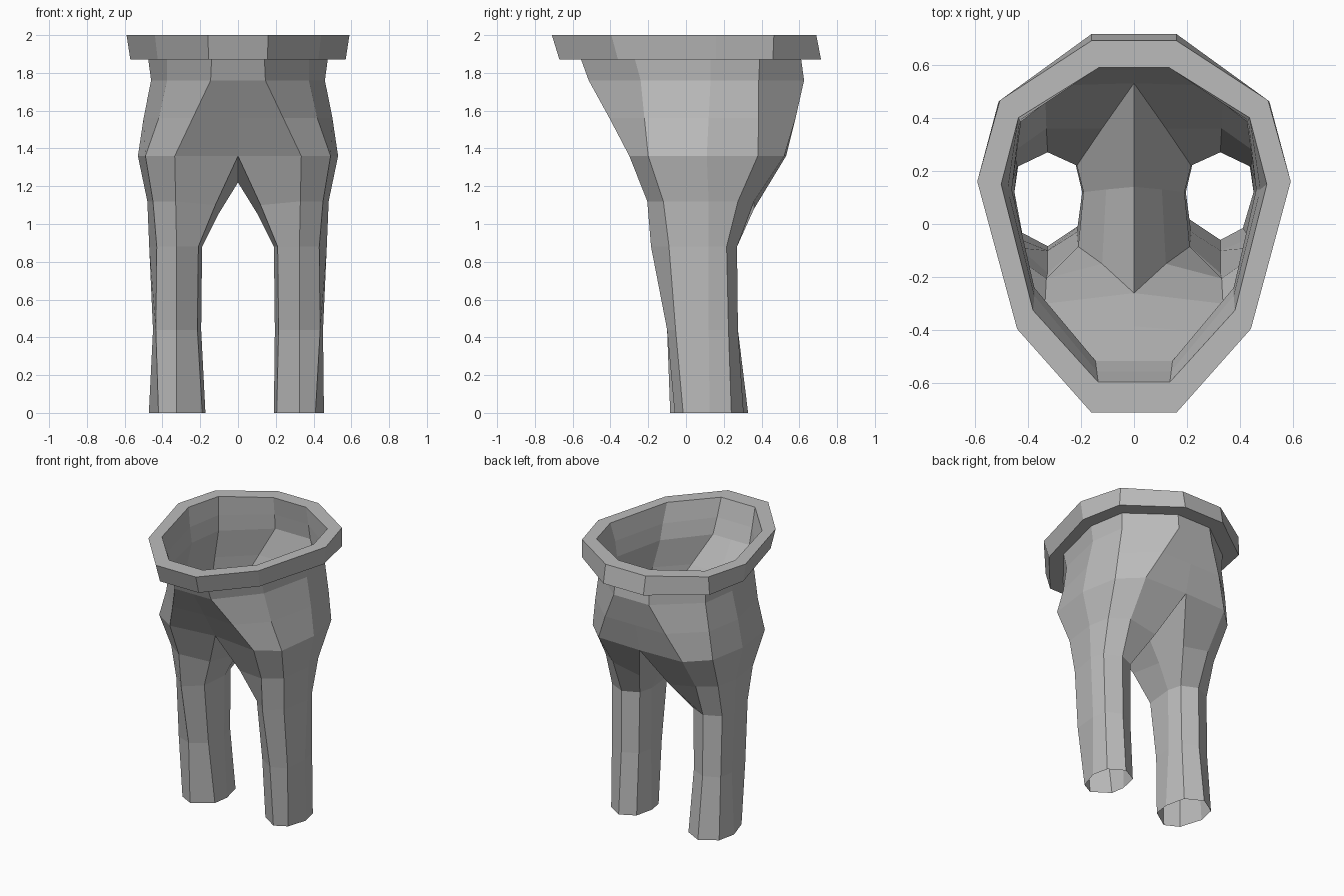
import bpy, bmesh

cube = bpy.data.objects.get("Cube")
if cube:
    bpy.data.objects.remove(cube, do_unlink=True)

cloth = bpy.data.materials.new("grey cloth")
cloth.use_nodes = True
GREY = (0.5, 0.5, 0.5, 1.0)
cloth.diffuse_color = GREY
cloth.node_tree.nodes["Principled BSDF"].inputs["Base Color"].default_value = GREY


def bridge(bm, lower, upper, closed):
    """Skin two point loops with quads."""
    n = len(lower)
    for i in range(n if closed else n - 1):
        j = (i + 1) % n
        bm.faces.new((lower[i], lower[j], upper[j], upper[i]))


def finish(name, bm, flip=False):
    bmesh.ops.remove_doubles(bm, verts=bm.verts, dist=0.0005)
    bmesh.ops.recalc_face_normals(bm, faces=bm.faces)
    mesh = bpy.data.meshes.new(name)
    bm.to_mesh(mesh)
    bm.free()
    mesh.materials.append(cloth)
    obj = bpy.data.objects.new(name, mesh)
    bpy.context.collection.objects.link(obj)
    return obj


def half(points, z):
    """Half loop from front centre round the side to back centre."""
    pts = [(0, points[0][1])] + points + [(0, points[-1][1])]
    return [(x, y, z) for x, y in pts]


# Body half loops, front to back
waist_top = half([(.14, -.555), (.375, -.27), (.475, .13), (.43, .39), (.135, .61)], 1.87)
waist_low = half([(.145, -.515), (.375, -.24), (.46, .13), (.425, .385), (.14, .625)], 1.76)
hips = half([(.24, -.405), (.42, -.22), (.50, .12), (.455, .385), (.24, .58)], 1.56)
hips[0] = (0, -.385, 1.56)
crotch = half([(.335, -.30), (.49, -.20), (.53, .11), (.48, .38), (.335, .52)], 1.36)
crotch[0] = (0, -.26, 1.36)
crotch[-1] = (0, .53, 1.36)
saddle = (0, .14, 1.22)

# Leg loops: front inner, front, front outer, outer, back outer, back, back inner, inner
thigh = [(.12, -.15, 1.10), (.33, -.205, 1.12), (.45, -.12, 1.12), (.48, .12, 1.12),
         (.45, .275, 1.12), (.33, .36, 1.12), (.12, .36, 1.08), (.105, .13, 1.05)]
knee = [(x, y, .88) for x, y in [(.21, -.085), (.325, -.185), (.43, -.09), (.47, .12),
                                 (.44, .215), (.325, .27), (.215, .22), (.19, .12)]]
shin = [(x, y, .44) for x, y in [(.215, -.03), (.325, -.10), (.435, -.055), (.45, .12),
                                 (.435, .225), (.325, .275), (.22, .225), (.195, .12)]]
hem = [(x, y, 0) for x, y in [(.205, .02), (.325, -.06), (.41, -.015), (.455, .125),
                              (.43, .24), (.325, .305), (.22, .25), (.19, .12)]]

# Trousers: open shell, with the right hem a little wider
bm = bmesh.new()
for side in (1, -1):
    flare = 1.0 if side == 1 else 1.13
    cuff = [(.325 + (x - .325) * flare, .122 + (y - .122) * flare, z) for x, y, z in hem]

    def loop(points):
        return [bm.verts.new((side * x, y, z)) for x, y, z in points]

    body = [loop(p) for p in (crotch, hips, waist_low, waist_top)]
    for low, high in zip(body, body[1:]):
        bridge(bm, low, high, False)
    leg = [loop(p) for p in (cuff, shin, knee, thigh, crotch + [saddle])]
    for low, high in zip(leg, leg[1:]):
        bridge(bm, low, high, True)
finish("trousers", bm)

# Waistband: four-cornered section swept round the waist
outer_top = half([(.16, -.71), (.44, -.395), (.59, .16), (.505, .465), (.16, .69)], 2.0)
outer_low = half([(.155, -.67), (.425, -.36), (.57, .16), (.51, .46), (.16, .715)], 1.87)
inner_top = half([(.135, -.595), (.38, -.325), (.50, .15), (.435, .40), (.13, .59)], 2.0)
bm = bmesh.new()
for side in (1, -1):
    rings = [[bm.verts.new((side * x, y, z)) for x, y, z in p]
             for p in (outer_top, outer_low, waist_top, inner_top)]
    for i in range(4):
        bridge(bm, rings[i], rings[(i + 1) % 4], False)
finish("waistband", bm)
